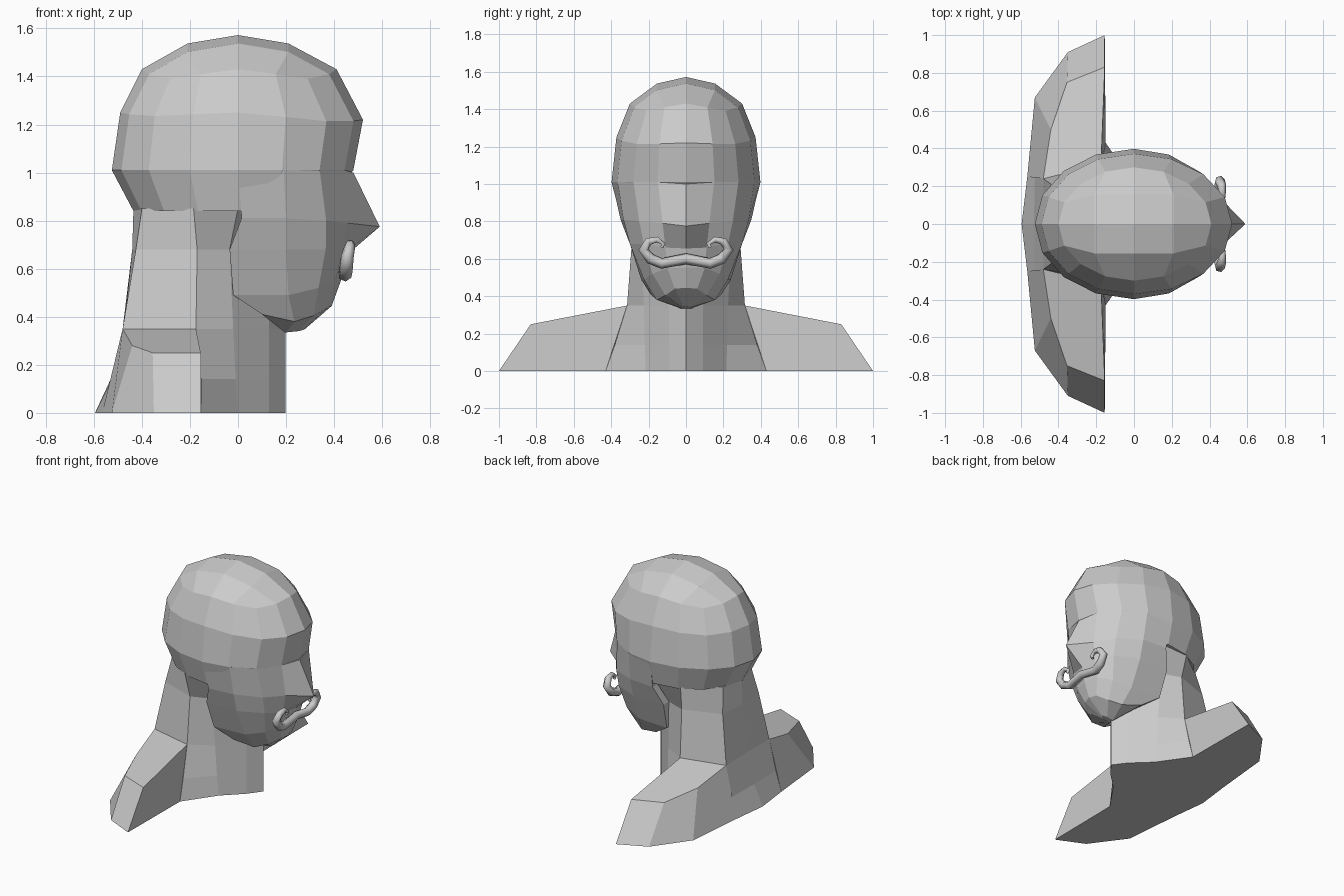
import bpy, bmesh
from math import sin, cos, pi

if "Cube" in bpy.data.objects:
    bpy.data.objects.remove(bpy.data.objects["Cube"])


def make(name, rings, caps=(True, True)):
    """Skin a stack of closed rings; optionally close the two ends."""
    bm = bmesh.new()
    vs = [[bm.verts.new(p) for p in r] for r in rings]
    n = len(rings[0])
    for a, b in zip(vs, vs[1:]):
        for i in range(n):
            j = (i + 1) % n
            bm.faces.new((a[i], a[j], b[j], b[i]))
    if caps[0]:
        bm.faces.new(vs[0])
    if caps[1]:
        bm.faces.new(vs[-1])
    return finish(name, bm), vs


def finish(name, bm):
    bmesh.ops.remove_doubles(bm, verts=bm.verts, dist=0.0005)
    bmesh.ops.recalc_face_normals(bm, faces=bm.faces)
    me = bpy.data.meshes.new(name)
    bm.to_mesh(me)
    bm.free()
    ob = bpy.data.objects.new(name, me)
    bpy.context.collection.objects.link(ob)
    return ob


def mirrored(half, drop_ends):
    """Full ring from a half; drop_ends = points that lie on the centre line."""
    other = [(x, -y, z) for x, y, z in reversed(half)]
    return half + [p for p in other if not (drop_ends and abs(p[1]) < 1e-6)]


# Skull: 16-sided rings, wider at the brow, with a 4 x 4 quad crown
def skull_ring(front, back, side, z, brow=0.0, corner=0.0):
    pts = []
    for k in range(16):
        t = 2 * pi * k / 16
        x = cos(t) * (front if cos(t) > 0 else back)
        pts.append((x, side * sin(t), z - brow * max(0, cos(t)) - corner * sin(2 * t) ** 2))
    return pts


rings = [skull_ring(.34, .435, .355, .84), skull_ring(.48, .525, .398, 1.01),
         skull_ring(.52, .49, .372, 1.25, brow=.03, corner=.015),
         skull_ring(.41, .40, .30, 1.43, corner=.04)]
bm = bmesh.new()
vs = [[bm.verts.new(p) for p in r] for r in rings]
for a, b in zip(vs, vs[1:]):
    for i in range(16):
        bm.faces.new((a[i], a[(i + 1) % 16], b[(i + 1) % 16], b[i]))
bm.faces.new(vs[0])
grid = {}
border = [(4, j) for j in range(2, 4)] + [(i, 4) for i in range(4, 0, -1)] + \
         [(0, j) for j in range(4, 0, -1)] + [(i, 0) for i in range(0, 4)] + [(4, j) for j in range(0, 2)]
for k, ij in enumerate(border):
    grid[ij] = vs[-1][k]
for i in range(1, 4):
    for j in range(1, 4):
        u, v = i - 2, j - 2
        grid[i, j] = bm.verts.new((.21 * u, .155 * v, 1.572 - .035 * (abs(u) + abs(v))))
for i in range(4):
    for j in range(4):
        bm.faces.new((grid[i, j], grid[i + 1, j], grid[i + 1, j + 1], grid[i, j + 1]))
finish("skull", bm)

# Face: rows from the temple round to the centre line, nose tip pulled forward
face = [
    [(0, .395, 1.01), (.19, .365, 1.01), (.34, .28, 1.01), (.445, .15, 1.01), (.48, 0, 1.0)],
    [(.015, .35, .81), (.2, .335, .81), (.367, .25, .80), (.455, .125, .79), (.59, 0, .775)],
    [(-.035, .30, .68), (.2, .30, .68), (.365, .225, .68), (.43, .11, .66), (.45, 0, .655)],
    [(-.02, .24, .49), (.21, .225, .49), (.335, .18, .52), (.405, .1, .55), (.428, 0, .55)],
    [(.1, .19, .41), (.235, .155, .38), (.315, .11, .405), (.375, .06, .44), (.39, 0, .445)],
    [(.195, .03, .335), (.2, .02, .335), (.25, .02, .34), (.27, .01, .345), (.28, 0, .35)],
]
make("face", [mirrored(r, True) for r in face])

# Neck: from the chest up under the skull
neck = [
    (0, [(.198, 0), (.13, .09), (0, .215), (-.15, .43), (-.565, .25), (-.595, 0)]),
    (.14, [(.198, 0), (.13, .09), (-.01, .22), (-.16, .38), (-.525, .25), (-.53, 0)]),
    (.35, [(.198, 0), (.13, .09), (-.02, .225), (-.175, .315), (-.48, .24), (-.475, 0)]),
    (.68, [(.198, 0), (.13, .10), (-.035, .24), (-.17, .29), (-.425, .2), (-.44, 0)]),
    (.85, [(.198, 0), (.13, .11), (0, .335), (-.185, .325), (-.40, .16), (-.435, 0)]),
]
make("neck", [mirrored([(x, y, z) for x, y in row], True) for z, row in neck])

# Shoulders: one side, mirrored
ob, _ = make("shoulders", [
    [(-.15, .43, 0), (-.155, 1, 0), (-.35, .91, 0), (-.525, .67, 0), (-.565, .25, 0)],
    [(-.175, .315, .35), (-.155, .83, .25), (-.355, .75, .25), (-.44, .5, .28), (-.48, .24, .35)]])
ob.modifiers.new("mirror", 'MIRROR').use_axis = (False, True, False)

# Moustache: a tapering tube with curled ends
half = [(.445, .13, .575, 1), (.45, .19, .60, 1), (.455, .228, .65, .95),
        (.465, .20, .693, .8), (.468, .155, .703, .6), (.468, .12, .68, .45), (.468, .13, .66, .35)]
path = [(x, -y, z, r) for x, y, z, r in reversed(half)] + [(.45, 0, .60, 1)] + half
cu = bpy.data.curves.new("moustache", 'CURVE')
cu.dimensions = '3D'
cu.bevel_depth = .029
cu.bevel_resolution = 1
cu.use_fill_caps = True
sp = cu.splines.new('POLY')
sp.points.add(len(path) - 1)
for p, (x, y, z, r) in zip(sp.points, path):
    p.co = (x, y, z, 1)
    p.radius = r
bpy.context.collection.objects.link(bpy.data.objects.new("moustache", cu))
